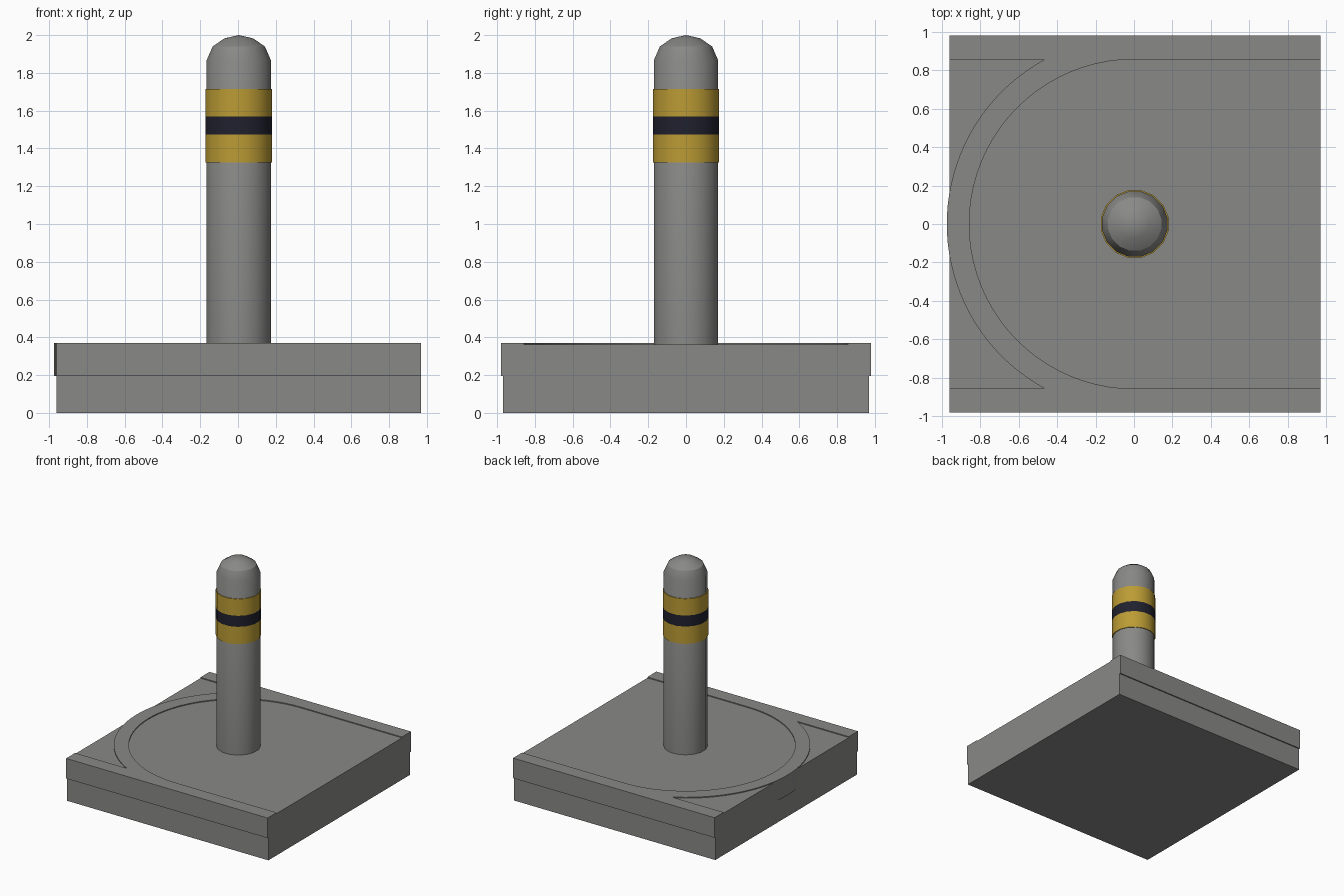
import bpy
import bmesh
from math import sin, cos, asin, pi, radians
from mathutils import Matrix

cube = bpy.data.objects.get("Cube")
if cube:
    bpy.data.objects.remove(cube, do_unlink=True)


def material(name, rgb):
    mat = bpy.data.materials.new(name)
    mat.use_nodes = True
    mat.diffuse_color = (*rgb, 1)
    mat.node_tree.nodes["Principled BSDF"].inputs["Base Color"].default_value = (*rgb, 1)
    return mat


CONCRETE = material("concrete grey", (0.25, 0.25, 0.245))
YELLOW = material("warning yellow", (0.50, 0.33, 0.035))
BLACK = material("stripe black", (0.014, 0.015, 0.027))


def finish(name, bm, mats, smooth=True):
    bmesh.ops.recalc_face_normals(bm, faces=bm.faces)
    mesh = bpy.data.meshes.new(name)
    bm.to_mesh(mesh)
    bm.free()
    obj = bpy.data.objects.new(name, mesh)
    bpy.context.collection.objects.link(obj)
    for mat in mats:
        mesh.materials.append(mat)
    if smooth:
        bpy.ops.object.select_all(action="DESELECT")
        obj.select_set(True)
        bpy.context.view_layer.objects.active = obj
        bpy.ops.object.shade_smooth_by_angle(angle=radians(30))
    return obj


def prism(name, outline, z0, z1, smooth=False):
    """Extrude a flat outline upwards."""
    bm = bmesh.new()
    face = bm.faces.new([bm.verts.new((x, y, z0)) for x, y in outline])
    ext = bmesh.ops.extrude_face_region(bm, geom=[face], use_keep_orig=True)
    verts = [v for v in ext["geom"] if isinstance(v, bmesh.types.BMVert)]
    bmesh.ops.translate(bm, verts=verts, vec=(0, 0, z1 - z0))
    return finish(name, bm, [CONCRETE], smooth)


def lathe(name, profile, mats, closed=False, sides=16):
    """Revolve (radius, height) points around the post axis."""
    bm = bmesh.new()
    verts = [bm.verts.new((r, 0, z)) for r, z in profile]
    pairs = list(zip(verts, verts[1:])) + ([(verts[-1], verts[0])] if closed else [])
    edges = [bm.edges.new(p) for p in pairs]
    bmesh.ops.spin(bm, geom=verts + edges, cent=(0, 0, 0), axis=(0, 0, 1),
                   angle=2 * pi, steps=sides)
    bmesh.ops.remove_doubles(bm, verts=bm.verts, dist=0.0005)
    bmesh.ops.transform(bm, verts=bm.verts,
                        matrix=Matrix.Translation((0.004, 0, 0)) @ Matrix.Rotation(pi / sides, 4, "Z"))
    return finish(name, bm, mats)


def rectangle(x0, x1, y):
    return [(x0, -y), (x1, -y), (x1, y), (x0, y)]


def left_arc(radius, half_angle, steps=40):
    """Arc bulging towards -x, running from -y to +y."""
    angles = [half_angle * (2 * i / steps - 1) for i in range(steps + 1)]
    return [(-radius * cos(a), radius * sin(a)) for a in angles]


X0, X1 = -0.96, 0.97
LEDGE, FLOOR, TOP = 0.196, 0.362, 0.37
INNER, OUTER, EDGE = 0.857, 0.974, 0.98

# Foundation and recessed paving
prism("foundation", rectangle(X0, X1, 0.97), 0, LEDGE)
prism("paving", rectangle(X0, X1, INNER), LEDGE, FLOOR)

# Raised kerb: two side strips joined by a curved end
outline = [(X1, -EDGE), (X0, -EDGE), (X0, -INNER)]
outline += left_arc(OUTER, asin(INNER / OUTER))
outline += [(X0, INNER), (X0, EDGE), (X1, EDGE), (X1, INNER)]
outline += list(reversed(left_arc(INNER, pi / 2)))
outline += [(X1, -INNER)]
prism("kerb", outline, LEDGE, TOP, smooth=True)

# Post with a low domed cap
lathe("post", [(0, 0.35), (0.173, 0.35), (0.173, 1.868), (0.141, 1.94),
               (0.077, 1.983), (0, 2)], [CONCRETE])

# Sleeve with a dark stripe between two yellow ones
sleeve = lathe("warning_sleeve", [(0.165, 1.325), (0.179, 1.325), (0.179, 1.475),
                                  (0.179, 1.57), (0.179, 1.715), (0.165, 1.715)],
               [YELLOW, BLACK], closed=True)
for poly in sleeve.data.polygons:
    outward = poly.normal.x * poly.center.x + poly.normal.y * poly.center.y > 0.05
    poly.material_index = int(outward and 1.48 < poly.center.z < 1.56)
